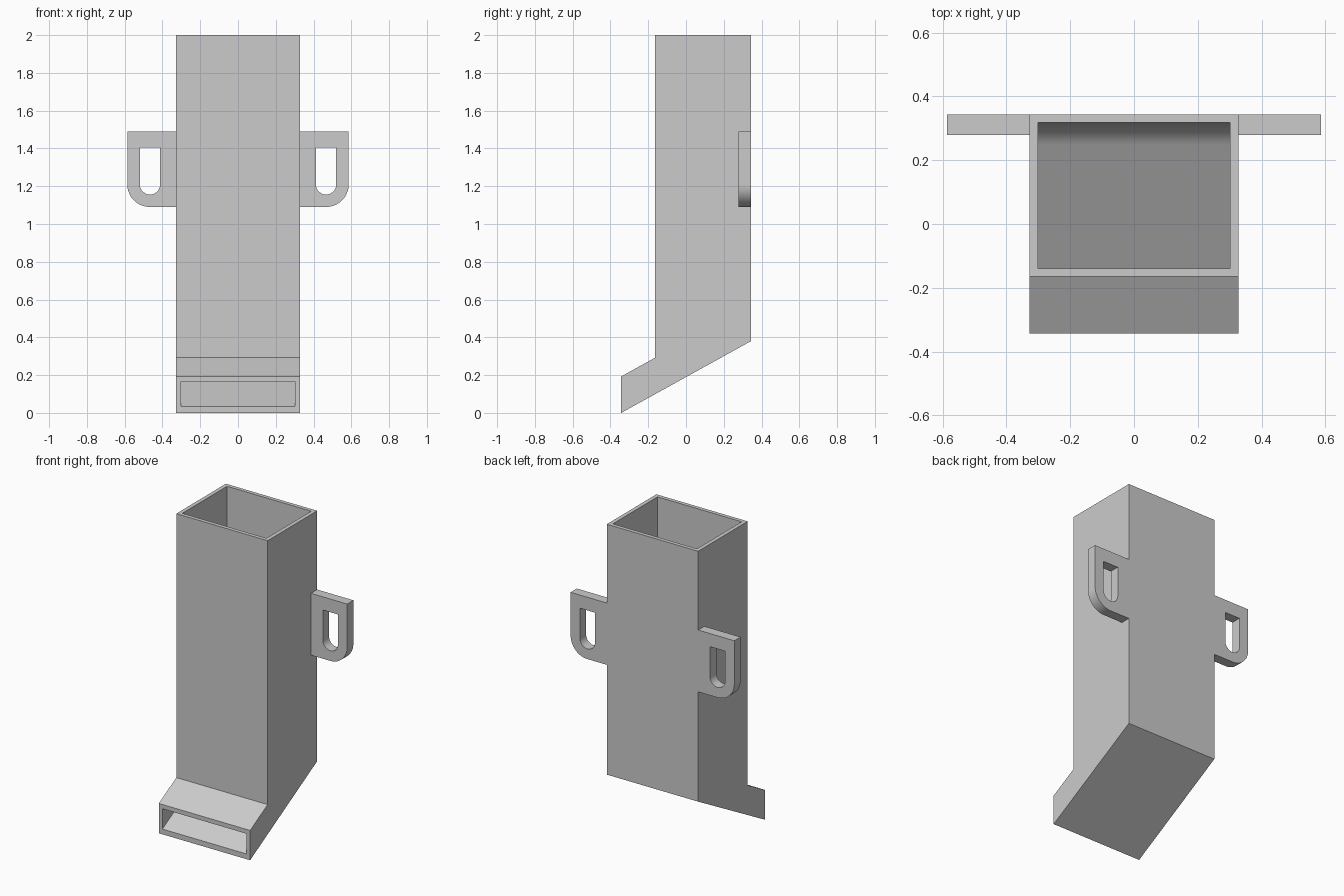
import bpy
import bmesh
from math import sin, cos, pi, atan
from mathutils import Vector

cube = bpy.data.objects.get("Cube")
if cube:
    bpy.data.objects.remove(cube, do_unlink=True)

grey = bpy.data.materials.new("plain grey")
grey.use_nodes = True
colour = (0.6, 0.6, 0.6, 1)
grey.diffuse_color = colour
grey.node_tree.nodes["Principled BSDF"].inputs["Base Color"].default_value = colour


def arc(cx, cy, radius, start, end, steps=16):
    angles = [start + (end - start) * i / steps for i in range(steps + 1)]
    return [(cx + radius * cos(a), cy + radius * sin(a)) for a in angles]


def prism(name, profile, place, low, high):
    """Extrude a flat profile; place(u, v, depth) gives the 3D point."""
    bm = bmesh.new()
    face = bm.faces.new([bm.verts.new(place(u, v, low)) for u, v in profile])
    shift = Vector(place(0, 0, high)) - Vector(place(0, 0, low))
    new = bmesh.ops.extrude_face_region(bm, geom=[face], use_keep_orig=True)["geom"]
    bmesh.ops.translate(bm, vec=shift, verts=[g for g in new if isinstance(g, bmesh.types.BMVert)])
    bmesh.ops.recalc_face_normals(bm, faces=bm.faces)
    mesh = bpy.data.meshes.new(name)
    bm.to_mesh(mesh)
    bm.free()
    mesh.materials.append(grey)
    obj = bpy.data.objects.new(name, mesh)
    bpy.context.collection.objects.link(obj)
    return obj


def cut(obj, cutter):
    """Subtract the cutter, then shade only the curved parts smooth."""
    mod = obj.modifiers.new("opening", "BOOLEAN")
    mod.operation = "DIFFERENCE"
    mod.solver = "EXACT"
    mod.object = cutter
    bpy.ops.object.select_all(action="DESELECT")
    obj.select_set(True)
    bpy.context.view_layer.objects.active = obj
    bpy.ops.object.modifier_apply(modifier=mod.name)
    bpy.data.objects.remove(cutter, do_unlink=True)
    bpy.ops.object.shade_smooth_by_angle(angle=pi / 6)


def sideways(y, z, x):
    return (x, y, z)


# Chute body: outer side profile
front, back, wall_front, top = -0.343, 0.343, -0.164, 2.0
slope = 0.553


def ramp(y, height):
    return height + slope * (y - front)


outer = [(front, 0), (back, ramp(back, 0)), (back, top), (wall_front, top),
         (wall_front, ramp(wall_front, 0.193)), (front, 0.193)]
chute = prism("chute_body", outer, sideways, -0.327, 0.327)

# Hollow inside, with a rounded bend where the back wall meets the ramp
wall, radius, past = 0.025, 0.136, 0.1
tilt = atan(slope)
inner_back, inner_front = back - wall, wall_front + wall
cy = inner_back - radius
cz = ramp(cy, 0.034) + radius / cos(tilt)
inner = [(front - past, ramp(front - past, 0.034))]
inner += arc(cy, cz, radius, tilt - pi / 2, 0)
inner += [(inner_back, top + past), (inner_front, top + past),
          (inner_front, ramp(inner_front, 0.165)),
          (front - past, ramp(front - past, 0.165))]
cut(chute, prism("chute_hollow", inner, sideways, -0.301, 0.301))

# Side handles: plates with one rounded corner and a round-bottomed slot
for name, side in (("left_handle", 1), ("right_handle", -1)):
    def upright(x, z, y):
        return (side * x, y, z)

    hx, hz = 0.466, 1.21
    plate = [(0.315, 1.49), (0.315, 1.09)] + arc(hx, hz, 0.12, -pi / 2, 0) + [(0.586, 1.49)]
    slot = arc(hx, hz, 0.054, -pi, 0, 24) + [(0.52, 1.405), (0.412, 1.405)]
    handle = prism(name, plate, upright, 0.279, back)
    cut(handle, prism("slot_cutter", slot, upright, 0.2, 0.45))
